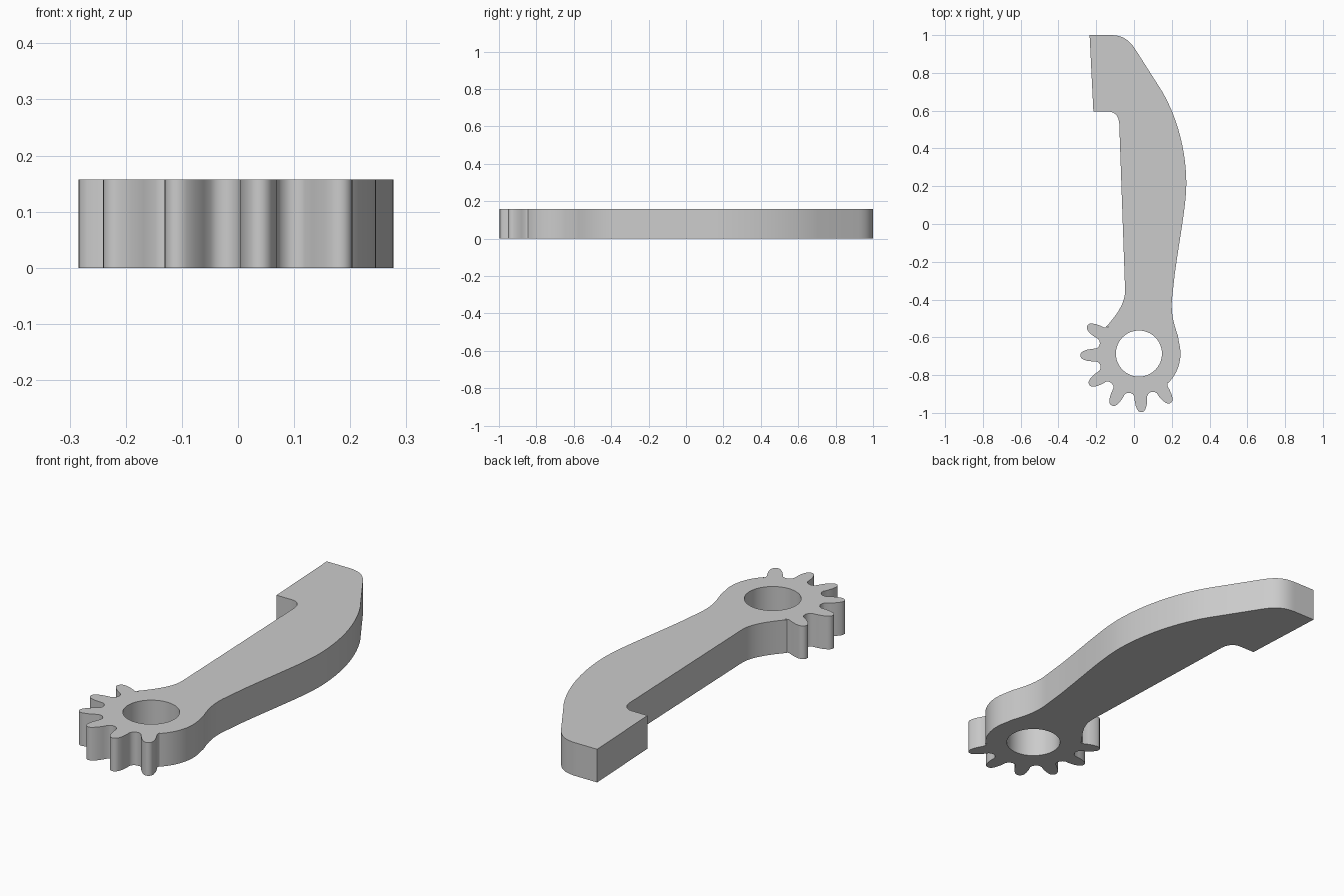
import bpy, bmesh
from math import pi, cos, sin, radians
from mathutils import Vector
from mathutils.geometry import interpolate_bezier

cube = bpy.data.objects.get("Cube")
if cube:
    bpy.data.objects.remove(cube, do_unlink=True)

HEIGHT = 0.157
HUB = Vector((0.026, -0.686))
HOLE_R, ROOT_R, TIP_R = 0.122, 0.212, 0.31


def bezier(p0, c0, c1, p1, n=14):
    return [Vector(p[:2]) for p in interpolate_bezier(
        *[Vector((*p, 0)) for p in (p0, c0, c1, p1)], n)]


def polar(radius, angle):
    return HUB + radius * Vector((cos(angle), sin(angle)))


def tooth(angle):
    """Rounded gear tooth, given as (radius, half width) steps."""
    flank = [(0.207, 0.052), (0.214, 0.041), (0.226, 0.034), (0.25, 0.033),
             (0.275, 0.029), (0.295, 0.022), (0.305, 0.015), (TIP_R, 0.005)]
    steps = [(r, -w) for r, w in flank] + [(r, w) for r, w in reversed(flank)]
    out = Vector((cos(angle), sin(angle)))
    side = Vector((-out.y, out.x))
    return [HUB + out * r + side * w for r, w in steps]


# Hook and inner edge of the arm
outline = [Vector((-0.235, 1.0)), Vector((-0.215, 0.595))]
outline += bezier((-0.14, 0.595), (-0.105, 0.597), (-0.08, 0.575), (-0.078, 0.53), 10)
outline += bezier((-0.047, -0.355), (-0.048, -0.42), (-0.09, -0.48), (-0.148, -0.545))

# Gear teeth around the hub
for i in range(6):
    outline += tooth(radians(151.7 + 30.2 * i))

# Plain side of the hub, neck and outer edge of the arm
outline += [polar(0.22, radians(a)) for a in range(-46, 16, 4)]
outline += bezier((0.232, -0.59), (0.215, -0.54), (0.19, -0.47), (0.203, -0.38))
outline += bezier((0.215, -0.27), (0.245, -0.05), (0.277, 0.1), (0.277, 0.22))
outline += bezier((0.277, 0.22), (0.275, 0.4), (0.225, 0.57), (0.15, 0.7))[1:]
outline += bezier((0.01, 0.92), (-0.025, 0.975), (-0.06, 1.0), (-0.125, 1.0))

hole = [polar(HOLE_R, 2 * pi * i / 64) for i in range(64)]

# Flat profile with a hole, extruded into a solid
profile = bpy.data.curves.new("lever_profile", "CURVE")
profile.dimensions = "2D"
profile.fill_mode = "BOTH"
profile.extrude = HEIGHT / 2
for loop in (outline, hole):
    spline = profile.splines.new("POLY")
    spline.points.add(len(loop) - 1)
    for point, co in zip(spline.points, loop):
        point.co = (co.x, co.y, 0, 1)
    spline.use_cyclic_u = True
helper = bpy.data.objects.new("lever_profile", profile)
bpy.context.collection.objects.link(helper)
mesh = bpy.data.meshes.new_from_object(
    helper.evaluated_get(bpy.context.evaluated_depsgraph_get()))
bpy.data.objects.remove(helper, do_unlink=True)

bm = bmesh.new()
bm.from_mesh(mesh)
bmesh.ops.remove_doubles(bm, verts=bm.verts, dist=0.0005)
bmesh.ops.translate(bm, verts=bm.verts, vec=(0, 0, HEIGHT / 2))
bmesh.ops.recalc_face_normals(bm, faces=bm.faces)
bm.to_mesh(mesh)
bm.free()

# Single grey finish
grey = bpy.data.materials.new("grey")
grey.use_nodes = True
colour = (0.6, 0.6, 0.6, 1)
grey.diffuse_color = colour
grey.node_tree.nodes["Principled BSDF"].inputs["Base Color"].default_value = colour
mesh.materials.clear()
mesh.materials.append(grey)

lever = bpy.data.objects.new("geared_lever", mesh)
bpy.context.collection.objects.link(lever)
bpy.ops.object.select_all(action="DESELECT")
lever.select_set(True)
bpy.context.view_layer.objects.active = lever
bpy.ops.object.shade_smooth_by_angle(angle=radians(30))
